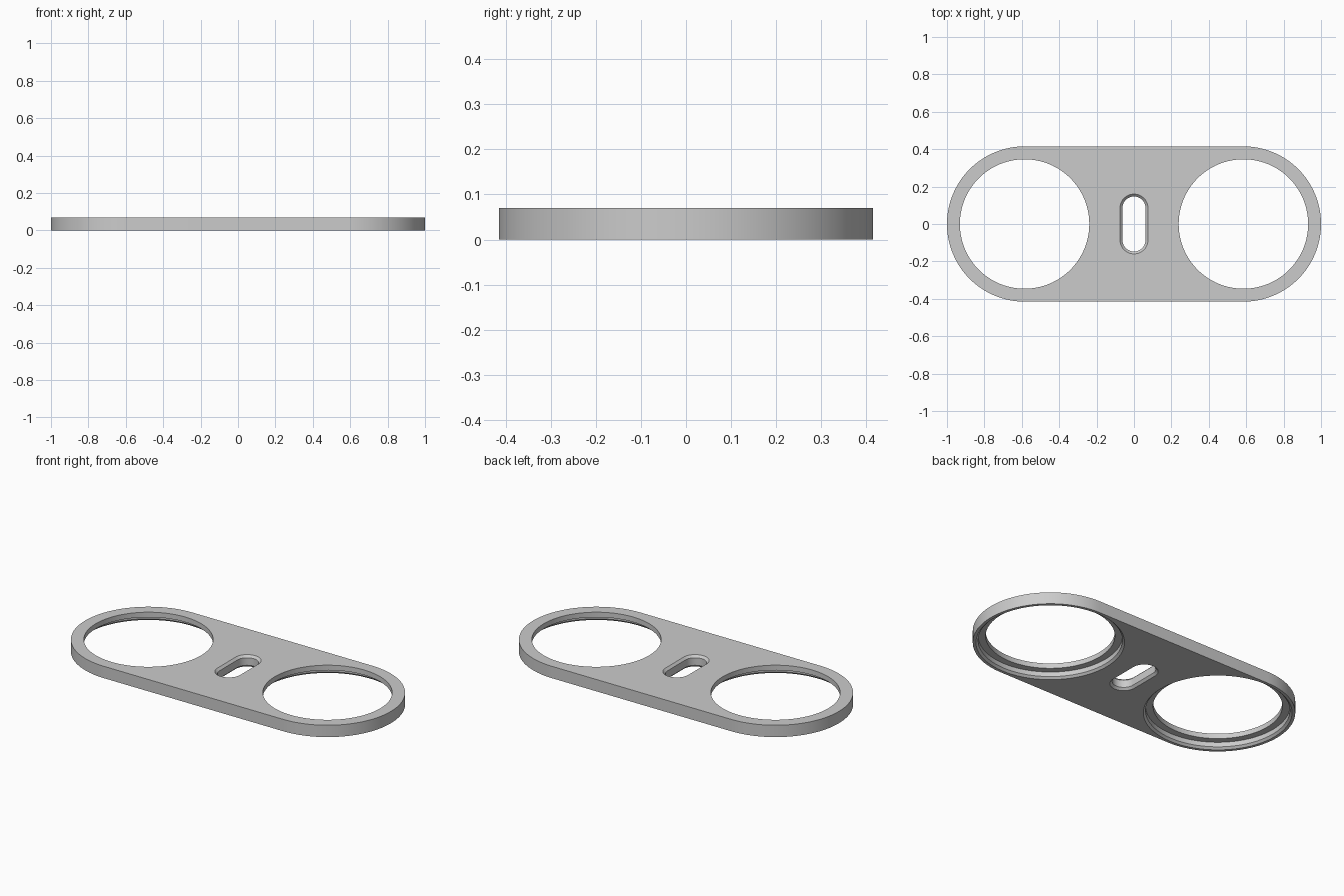
import bpy, bmesh
from math import cos, sin, pi

if "Cube" in bpy.data.objects:
    bpy.data.objects.remove(bpy.data.objects["Cube"])

END_X, RADIUS, HEIGHT = 0.585, 0.415, 0.07
HALF = 64  # segments per half circle

grey = bpy.data.materials.new("plain grey")
grey.use_nodes = True
colour = (0.6, 0.6, 0.6, 1)
grey.diffuse_color = colour
grey.node_tree.nodes["Principled BSDF"].inputs["Base Color"].default_value = colour


def outline(radius, dx=0, dy=0, cx=0):
    """Two half circles pushed apart along x or y; a circle when both are 0."""
    points = []
    start = -pi / 2 if dx else 0
    for side in (1, -1):
        for i in range(HALF + 1):
            if side < 0 and not (dx or dy) and i == 0:
                continue
            if not (dx or dy) and side < 0 and i == HALF:
                continue
            a = start + pi * i / HALF + (0 if side > 0 else pi)
            points.append((cx + side * dx + radius * cos(a), side * dy + radius * sin(a)))
    return points


def loft(name, sections):
    """Closed solid through (outline, z) sections, bottom to top."""
    bm = bmesh.new()
    rings = [[bm.verts.new((x, y, z)) for x, y in pts] for pts, z in sections]
    n = len(rings[0])
    for low, high in zip(rings, rings[1:]):
        for i in range(n):
            j = (i + 1) % n
            bm.faces.new((low[i], low[j], high[j], high[i]))
    bm.faces.new(rings[0][::-1])
    bm.faces.new(rings[-1])
    bmesh.ops.recalc_face_normals(bm, faces=bm.faces)
    mesh = bpy.data.meshes.new(name)
    bm.to_mesh(mesh)
    bm.free()
    mesh.materials.append(grey)
    obj = bpy.data.objects.new(name, mesh)
    bpy.context.collection.objects.link(obj)
    return obj


# Rounded plate
plate = loft("mounting_plate", [(outline(RADIUS, dx=END_X), 0), (outline(RADIUS, dx=END_X), HEIGHT)])

# Stepped round openings: chamfered recess below, narrower hole above
hole_profile = [(0.408, -0.01), (0.398, 0), (0.386, 0.012), (0.386, 0.04),
                (0.346, 0.04), (0.346, 0.09)]
cutters = [loft(side + "_hole_cutter", [(outline(r, cx=x), z) for r, z in hole_profile])
           for side, x in (("left", END_X), ("right", -END_X))]

# Centre slot, chamfered on both faces
slot_profile = [(0.085, -0.01), (0.075, 0), (0.062, 0.013), (0.062, 0.057),
                (0.075, HEIGHT), (0.085, 0.08)]
cutters.append(loft("slot_cutter", [(outline(r, dy=0.085), z) for r, z in slot_profile]))

# Cut the openings, then discard the cutters
bpy.context.view_layer.objects.active = plate
for cutter in cutters:
    cutter.hide_render = True
    cut = plate.modifiers.new("opening", "BOOLEAN")
    cut.operation, cut.solver, cut.object = "DIFFERENCE", "EXACT", cutter
    bpy.ops.object.modifier_apply(modifier=cut.name)
    bpy.data.objects.remove(cutter)

bpy.ops.object.select_all(action="DESELECT")
plate.select_set(True)
bpy.ops.object.shade_smooth_by_angle(angle=pi / 6)
